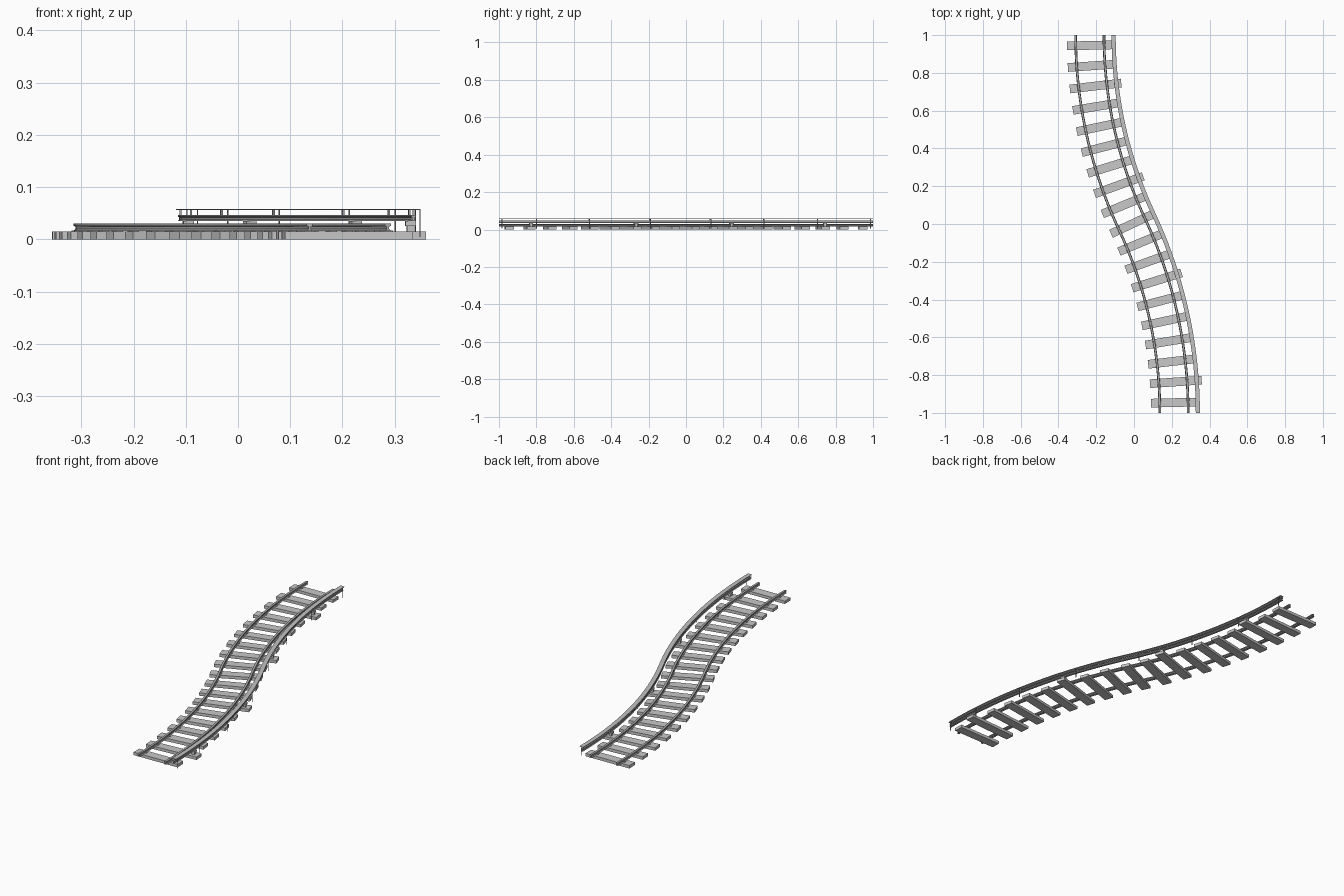
import bpy, bmesh, math
from mathutils import Vector

cube = bpy.data.objects.get("Cube")
if cube:
    bpy.data.objects.remove(cube, do_unlink=True)


def material(name, value):
    m = bpy.data.materials.new(name)
    m.use_nodes = True
    colour = (value, value, value, 1)
    m.diffuse_color = colour
    m.node_tree.nodes["Principled BSDF"].inputs["Base Color"].default_value = colour
    return m


light_grey = material("light grey", 0.58)
rail_grey = material("rail grey", 0.40)
cover_grey = material("cover grey", 0.54)

# Centre line: two tangent arcs forming an S, running from front to back
START, END = Vector((0.212, -1)), Vector((-0.234, 1))
MIDDLE = (START + END) / 2
TURN = 2 * math.atan2(START.x - MIDDLE.x, 1)
RADIUS = 1 / math.sin(TURN)
HALF = RADIUS * TURN


def track(s, offset=0.0):
    """Point and heading at distance s along the line, shifted sideways."""
    d = s if s <= HALF else 2 * HALF - s
    a = d / RADIUS
    step = Vector((-RADIUS * (1 - math.cos(a)), RADIUS * math.sin(a)))
    p = START + step if s <= HALF else END - step
    return p + offset * Vector((math.cos(a), math.sin(a))), a


def finish(name, bm, mat):
    mesh = bpy.data.meshes.new(name)
    bm.to_mesh(mesh)
    bm.free()
    mesh.materials.append(mat)
    obj = bpy.data.objects.new(name, mesh)
    bpy.context.collection.objects.link(obj)


def sweep(name, profile, offset, mat, steps=40):
    """Sweep a closed sideways/height profile along the centre line."""
    bm = bmesh.new()
    rings = []
    for i in range(steps + 1):
        s = 2 * HALF * i / steps
        rings.append([bm.verts.new((*track(s, offset + u)[0], z)) for u, z in profile])
    n = len(profile)
    for a, b in zip(rings, rings[1:]):
        for j in range(n):
            k = (j + 1) % n
            bm.faces.new((a[j], a[k], b[k], b[j]))
    bm.faces.new(rings[0][::-1])
    bm.faces.new(rings[-1])
    bmesh.ops.recalc_face_normals(bm, faces=bm.faces)
    finish(name, bm, mat)


def box(bm, s, u0, u1, depth, z0, z1):
    """Box across the track, from sideways offset u0 to u1."""
    p, a = track(s)
    side = Vector((math.cos(a), math.sin(a)))
    ahead = Vector((-side.y, side.x)) * depth / 2
    corners = [p + side * u + ahead * k for u, k in ((u0, -1), (u1, -1), (u1, 1), (u0, 1))]
    low, high = [[bm.verts.new((*c, z)) for c in corners] for z in (z0, z1)]
    bm.faces.new(low[::-1])
    bm.faces.new(high)
    for j in range(4):
        k = (j + 1) % 4
        bm.faces.new((low[j], low[k], high[k], high[j]))


def rail_profile(base, height, foot, head, web):
    """Flat-bottomed rail section."""
    half = [(foot, 0), (web, 0.25), (web, 0.6), (head, 0.7), (head, 1)]
    right = [(u, base + height * t) for u, t in half]
    return right + [(-u, z) for u, z in reversed(right)]


# Sleepers: every fifth one is long enough to carry the power rail
COUNT = 19
sleepers, chairs, insulators = bmesh.new(), bmesh.new(), bmesh.new()
for i in range(COUNT):
    s = 2 * HALF * (i + 0.5) / COUNT
    carries = i % 5 == 1
    box(sleepers, s, -0.122, 0.152 if carries else 0.122, 0.046, 0, 0.015)
    for u in (-0.075, 0.075):
        box(chairs, s, u - 0.010, u + 0.010, 0.012, 0.015, 0.017)
    if carries:
        box(insulators, s, 0.117, 0.131, 0.014, 0.015, 0.026)
        box(insulators, s, 0.114, 0.134, 0.020, 0.026, 0.035)
finish("sleepers", sleepers, light_grey)
finish("rail_chairs", chairs, rail_grey)
finish("insulators", insulators, light_grey)

# Running rails and the raised power rail
running = rail_profile(0.016, 0.014, 0.007, 0.0055, 0.0025)
for name, u in (("left_side_rail", 0.075), ("right_side_rail", -0.075)):
    sweep(name, running, u, rail_grey)
sweep("power_rail", rail_profile(0.035, 0.012, 0.006, 0.005, 0.0025), 0.124, rail_grey)

# Protective cover: a thin board above the power rail
sweep("power_rail_cover", [(0.115, 0.0565), (0.137, 0.0565), (0.137, 0.0585), (0.115, 0.0585)],
      0, cover_grey)

# Cover brackets: a post outside the rail with a short stay beneath the board
brackets = bmesh.new()
for s in (0.015, 0.19, 0.46, 0.78, 1.12, 1.44, 1.75, 2 * HALF - 0.015):
    box(brackets, s, 0.1355, 0.137, 0.005, 0.005, 0.0565)
    box(brackets, s, 0.122, 0.126, 0.005, 0.047, 0.0565)
finish("cover_brackets", brackets, rail_grey)
